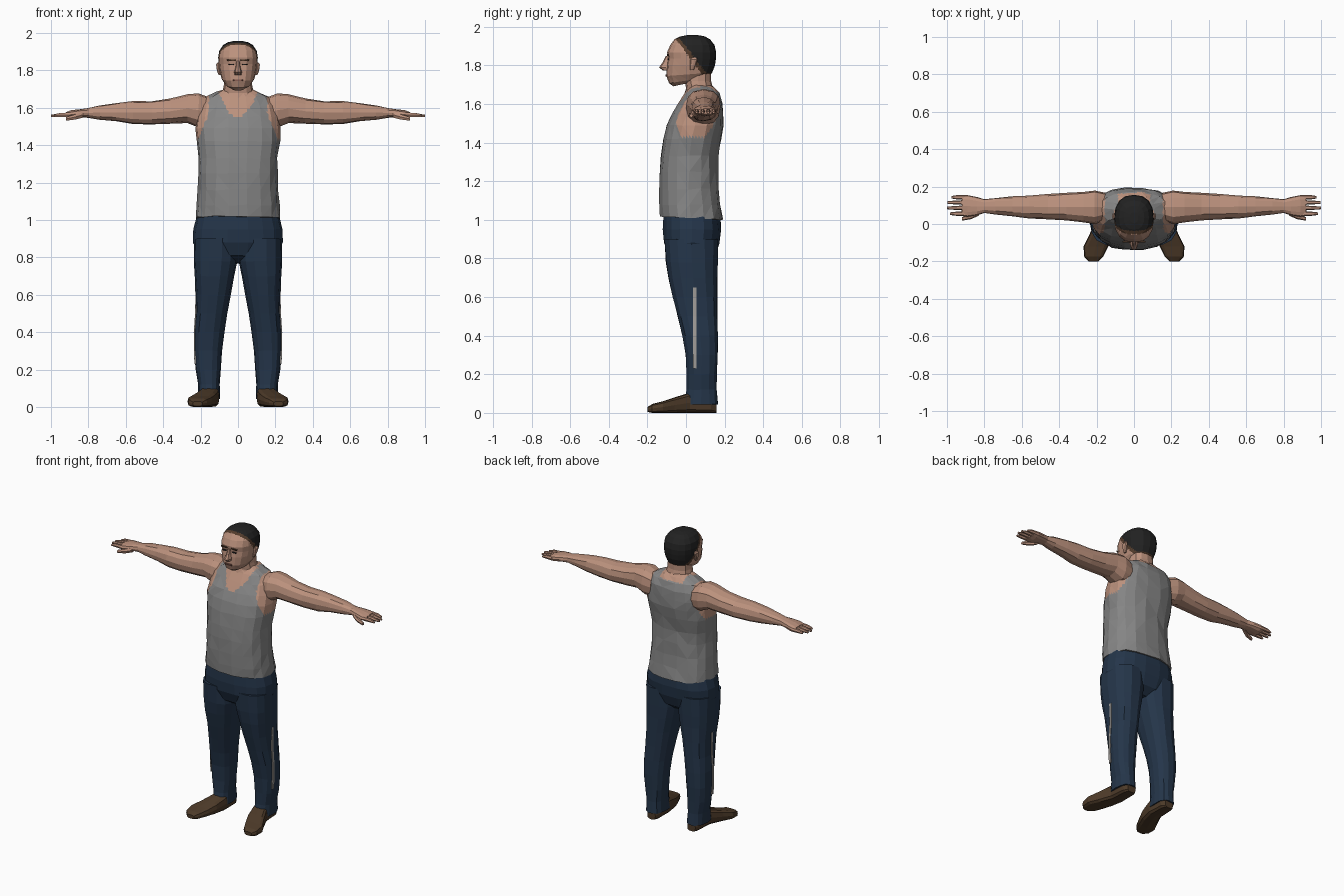
import bpy, bmesh, math, random

random.seed(4)


def material(name, rgb):
    m = bpy.data.materials.new(name)
    m.diffuse_color = (*rgb, 1)
    return m


SKIN = material("skin", (0.50, 0.285, 0.205))
SHIRT = material("grey_cotton", (0.235, 0.235, 0.235))
PANTS = material("navy_cloth", (0.018, 0.036, 0.068))
STRIPE = material("pale_stripe", (0.36, 0.34, 0.32))
SHOE = material("brown_leather", (0.075, 0.043, 0.022))
HAIR = material("black_hair", (0.016, 0.016, 0.016))
FADE = material("brown_hair", (0.085, 0.045, 0.025))
LIP = material("lip", (0.27, 0.12, 0.09))


def loft(name, rings, mats, axis="z", n=14, power=2.4, mirror=False,
         jitter=0.0, fine=0, rule=None):
    """Skin superellipse rings (s, u0, u1, v0, v1[, tilt]) along an axis."""
    bm = bmesh.new()
    loops = []
    for s, u0, u1, v0, v1, *tilt in rings:
        loop = []
        for i in range(n):
            a = 2 * math.pi * i / n
            c, d = math.cos(a), math.sin(a)
            fu = math.copysign(abs(c) ** (2 / power), c)
            fv = math.copysign(abs(d) ** (2 / power), d)
            u = (u0 + u1) / 2 + fu * (u1 - u0) / 2
            v = (v0 + v1) / 2 + fv * (v1 - v0) / 2
            t = s + (tilt[0] * (fv + 1) / 2 if tilt else 0)
            p = {"z": (u, v, t), "x": (t, u, v), "y": (u, t, v)}[axis]
            loop.append(bm.verts.new([q + random.uniform(-jitter, jitter) for q in p]))
        loops.append(loop)
    for a, b in zip(loops, loops[1:]):
        for i in range(n):
            j = (i + 1) % n
            bm.faces.new((a[i], a[j], b[j], b[i]))
    bm.faces.new(loops[0])
    bm.faces.new(loops[-1])
    bmesh.ops.recalc_face_normals(bm, faces=bm.faces)
    if fine:
        bmesh.ops.triangulate(bm, faces=bm.faces)
        bmesh.ops.subdivide_edges(bm, edges=bm.edges, cuts=fine, use_grid_fill=True)
    if rule:
        for f in bm.faces:
            f.material_index = rule(f.calc_center_median())
    me = bpy.data.meshes.new(name)
    bm.to_mesh(me)
    bm.free()
    for m in mats:
        me.materials.append(m)
    ob = bpy.data.objects.new(name, me)
    bpy.context.collection.objects.link(ob)
    if mirror:
        ob.modifiers.new("mirror", "MIRROR").use_mirror_merge = False
    return ob


def centred(rows):
    """Expand (s, half_width, v0, v1[, tilt]) to symmetric rings."""
    return [(r[0], -r[1], r[1], *r[2:]) for r in rows]


# Torso with a tank top: neckline and armholes coloured as skin
def tank_rule(c):
    x = abs(c.x)
    if c.z > 1.43:
        edge = max(0.155, 0.213 - (c.z - 1.43) * 0.40)
        if x > edge:
            return 1
    if c.y < 0.075 and c.z > 1.55 + 0.10 * (x / 0.09) ** 2:
        return 1
    if c.z > 1.66 and x < 0.085:
        return 1
    return 0


loft("torso_tank_top", centred([
    (1.02, 0.227, -0.137, 0.192, -0.02),
    (1.08, 0.220, -0.138, 0.180),
    (1.16, 0.213, -0.142, 0.172),
    (1.25, 0.210, -0.140, 0.167),
    (1.33, 0.212, -0.132, 0.168),
    (1.42, 0.224, -0.118, 0.182),
    (1.49, 0.226, -0.102, 0.194),
    (1.55, 0.218, -0.076, 0.196),
    (1.61, 0.205, -0.038, 0.190),
    (1.655, 0.175, -0.005, 0.172),
    (1.685, 0.110, 0.012, 0.150),
    (1.70, 0.070, 0.020, 0.130),
]), [SHIRT, SKIN], n=18, jitter=0.004, fine=3, rule=tank_rule)

# Neck
loft("neck", centred([
    (1.62, 0.100, -0.020, 0.160),
    (1.68, 0.084, 0.000, 0.140),
    (1.72, 0.076, -0.005, 0.130),
    (1.80, 0.074, -0.010, 0.130),
]), [SKIN], n=12)


# Head: hair and its brown border are coloured along a slanting hairline
def hair_rule(c):
    if c.z > 1.9:
        line = -0.065 + (1.95 - c.z) * 0.8
    else:
        line = -0.025 + (1.9 - c.z) * 0.75
    if c.y < line or c.z < 1.74:
        return 0
    return 2 if c.y < line + 0.024 or c.z < 1.762 else 1


loft("head", centred([
    (1.692, 0.036, -0.066, 0.080, 0.030),
    (1.708, 0.066, -0.088, 0.115, 0.030),
    (1.745, 0.088, -0.102, 0.136, 0.018),
    (1.80, 0.099, -0.100, 0.150),
    (1.835, 0.103, -0.094, 0.155),
    (1.868, 0.106, -0.098, 0.156),
    (1.905, 0.100, -0.082, 0.148),
    (1.935, 0.080, -0.060, 0.125),
    (1.950, 0.055, -0.030, 0.098),
    (1.957, 0.022, 0.005, 0.062),
]), [SKIN, HAIR, FADE], n=16, fine=3, rule=hair_rule)

# Face details
loft("nose", centred([
    (1.850, 0.009, -0.104, -0.07),
    (1.815, 0.013, -0.122, -0.07),
    (1.790, 0.021, -0.140, -0.07),
    (1.774, 0.017, -0.120, -0.07),
]), [SKIN], n=8)
loft("eyebrow", [(1.850, 0.014, 0.058, -0.098, -0.089),
                 (1.858, 0.014, 0.062, -0.099, -0.090)],
     [FADE], n=8, power=8, mirror=True)
loft("eye", [(1.828, 0.022, 0.050, -0.096, -0.088),
             (1.835, 0.022, 0.050, -0.096, -0.088)],
     [HAIR], n=8, power=8, mirror=True)
loft("mouth", centred([(1.743, 0.026, -0.106, -0.097),
                       (1.752, 0.026, -0.107, -0.098)]), [LIP], n=8, power=6)
loft("ear", [(1.775, 0.090, 0.104, 0.022, 0.040),
             (1.800, 0.092, 0.113, 0.020, 0.050),
             (1.830, 0.095, 0.117, 0.022, 0.060),
             (1.842, 0.095, 0.110, 0.030, 0.055)], [SKIN], n=8, mirror=True)

# Arms with palms
loft("arm", [
    (0.15, 0.020, 0.165, 1.490, 1.655),
    (0.21, 0.000, 0.180, 1.495, 1.676),
    (0.27, 0.008, 0.172, 1.520, 1.672),
    (0.36, 0.020, 0.165, 1.515, 1.648),
    (0.46, 0.026, 0.160, 1.510, 1.636),
    (0.56, 0.030, 0.152, 1.513, 1.636),
    (0.65, 0.040, 0.147, 1.526, 1.626),
    (0.74, 0.050, 0.140, 1.538, 1.612),
    (0.80, 0.058, 0.134, 1.548, 1.598),
    (0.84, 0.046, 0.146, 1.548, 1.592),
    (0.89, 0.038, 0.156, 1.540, 1.586),
    (0.92, 0.042, 0.155, 1.547, 1.576),
], [SKIN], axis="x", n=12, mirror=True, jitter=0.002)

# Fingers and thumb
for i, (y, tip) in enumerate([(0.143, 0.975), (0.115, 0.997),
                              (0.086, 1.0), (0.055, 0.985)]):
    loft(f"finger_{i + 1}", [
        (0.90, y - 0.013, y + 0.013, 1.549, 1.576),
        (0.95, y - 0.011, y + 0.011, 1.550, 1.573),
        (tip, y - 0.007, y + 0.007, 1.551, 1.563),
    ], [SKIN], axis="x", n=6, mirror=True)
loft("thumb", [
    (0.83, 0.045, 0.085, 1.545, 1.580),
    (0.87, 0.026, 0.056, 1.535, 1.567),
    (0.92, 0.018, 0.036, 1.530, 1.550),
], [SKIN], axis="x", n=6, mirror=True)

# Trousers: hips, legs and side stripes
loft("trouser_hips", centred([
    (1.03, 0.220, -0.118, 0.178),
    (0.95, 0.239, -0.121, 0.184),
    (0.88, 0.240, -0.116, 0.174),
    (0.81, 0.200, -0.085, 0.150),
    (0.77, 0.080, -0.020, 0.100),
]), [PANTS], n=18, jitter=0.002)
LEG = [
    (0.90, 0.000, 0.238, -0.114, 0.168),
    (0.78, 0.002, 0.238, -0.106, 0.166),
    (0.70, 0.020, 0.232, -0.092, 0.165),
    (0.60, 0.040, 0.226, -0.070, 0.165),
    (0.50, 0.058, 0.228, -0.045, 0.165),
    (0.40, 0.074, 0.235, -0.020, 0.166),
    (0.30, 0.084, 0.235, -0.002, 0.166),
    (0.20, 0.090, 0.228, 0.002, 0.162),
    (0.12, 0.098, 0.212, 0.000, 0.162),
    (0.045, 0.094, 0.214, -0.012, 0.168),
]
loft("trouser_leg", LEG, [PANTS], n=14, mirror=True, jitter=0.002)
loft("side_stripe", [
    (z, x - 0.008, x + 0.0015, 0.036, 0.054)
    for z, x in [(0.65, 0.229), (0.60, 0.226), (0.50, 0.228),
                 (0.40, 0.235), (0.30, 0.235), (0.23, 0.231)]
], [STRIPE], n=8, power=8, mirror=True)

# Shoes with toes turned outward
loft("shoe", [
    (0.157, 0.120, 0.180, 0.000, 0.060),
    (0.130, 0.104, 0.196, 0.000, 0.085),
    (0.020, 0.100, 0.204, 0.000, 0.105),
    (-0.060, 0.115, 0.240, 0.000, 0.080),
    (-0.120, 0.138, 0.270, 0.000, 0.060),
    (-0.175, 0.165, 0.266, 0.000, 0.046),
    (-0.200, 0.190, 0.242, 0.005, 0.030),
], [SHOE], axis="y", n=12, power=3.5, mirror=True)
